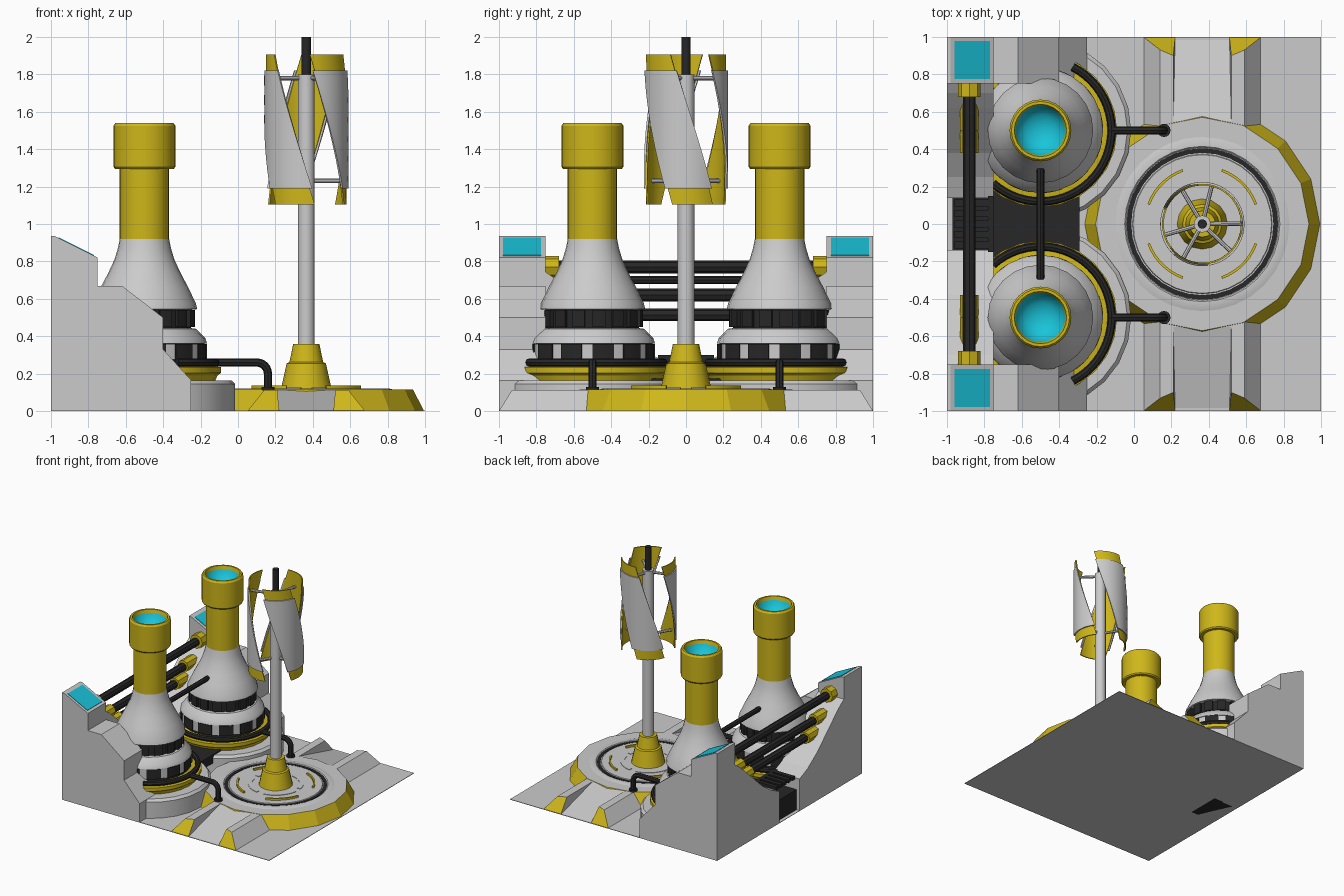
import bpy, bmesh
from math import sin, cos, pi, radians
from mathutils import Vector

if "Cube" in bpy.data.objects:
    bpy.data.objects.remove(bpy.data.objects["Cube"])

def material(name, rgb):
    m = bpy.data.materials.new(name)
    m.diffuse_color = (*rgb, 1)
    m.use_nodes = True
    m.node_tree.nodes["Principled BSDF"].inputs["Base Color"].default_value = m.diffuse_color
    return m

YELLOW = material("yellow_paint", (0.62, 0.47, 0.01))
BLACK = material("black_rubber", (0.02, 0.02, 0.02))
CYAN = material("cyan_glow", (0.01, 0.55, 0.7))

def finish(name, bm, mat=None, smooth=True):
    bmesh.ops.recalc_face_normals(bm, faces=bm.faces)
    me = bpy.data.meshes.new(name)
    bm.to_mesh(me)
    bm.free()
    ob = bpy.data.objects.new(name, me)
    bpy.context.collection.objects.link(ob)
    if mat:
        me.materials.append(mat)
    if smooth:
        bpy.ops.object.select_all(action='DESELECT')
        ob.select_set(True)
        bpy.context.view_layer.objects.active = ob
        bpy.ops.object.shade_smooth_by_angle(angle=radians(30))
    return ob

def prism(name, pts, axis, a, b, mat=None):
    """Extrude a (y,z) outline along x, or an (x,z) outline along y."""
    bm = bmesh.new()
    put = lambda p, t: (t, *p) if axis == 'x' else (p[0], t, p[1])
    A = [bm.verts.new(put(p, a)) for p in pts]
    B = [bm.verts.new(put(p, b)) for p in pts]
    bm.faces.new(A)
    bm.faces.new(B)
    for i in range(len(pts)):
        j = (i + 1) % len(pts)
        bm.faces.new((A[i], A[j], B[j], B[i]))
    return finish(name, bm, mat, False)

def box(name, x, y, z, mat=None):
    return prism(name, [(x[0], z[0]), (x[1], z[0]), (x[1], z[1]), (x[0], z[1])], 'y', *y, mat)

def lathe(name, prof, c, mat=None, segs=24, arcs=None, smooth=True):
    """Revolve (r,z) points; arcs = list of (start, end) degrees for closed partial sweeps."""
    bm = bmesh.new()
    for a0, a1 in arcs or [(0, 360)]:
        n = segs if not arcs else max(2, round(segs * (a1 - a0) / 360))
        rings = []
        for i in range(n + (1 if arcs else 0)):
            t = radians(a0 + (a1 - a0) * i / n)
            rings.append([bm.verts.new((c[0] + r * cos(t), c[1] + r * sin(t), z)) for r, z in prof])
        pairs = list(zip(rings, rings[1:])) + ([] if arcs else [(rings[-1], rings[0])])
        for P, Q in pairs:
            for k in range(len(prof) if arcs else len(prof) - 1):
                l = (k + 1) % len(prof)
                bm.faces.new((P[k], P[l], Q[l], Q[k]))
        if arcs:
            bm.faces.new(rings[0])
            bm.faces.new(rings[-1])
    bmesh.ops.remove_doubles(bm, verts=bm.verts, dist=1e-5)
    return finish(name, bm, mat, smooth)

def band(r0, r1, z0, z1):
    return [(r0, z0), (r1, z0), (r1, z1), (r0, z1)]

def tube(name, pts, r, mat=None):
    cu = bpy.data.curves.new(name, 'CURVE')
    cu.dimensions, cu.bevel_depth, cu.bevel_resolution, cu.use_fill_caps = '3D', r, 2, True
    sp = cu.splines.new('POLY')
    sp.points.add(len(pts) - 1)
    for p, co in zip(sp.points, pts):
        p.co = (*co, 1)
    ob = bpy.data.objects.new(name, cu)
    bpy.context.collection.objects.link(ob)
    if mat:
        cu.materials.append(mat)
    bpy.ops.object.select_all(action='DESELECT')
    ob.select_set(True)
    bpy.context.view_layer.objects.active = ob
    bpy.ops.object.convert(target='MESH')
    bpy.ops.object.shade_smooth_by_angle(angle=radians(40))

# Ground plate
box("ground_plate", (-1, 1), (-1, 1), (0, 0.004))

# Round turbine platform
T = (0.365, 0)
lathe("platform_bevel", [(0.63, 0), (0.57, 0.115)], T, YELLOW, 16, smooth=False)
lathe("platform_top", [(0.57, 0.115), (0, 0.115)], T, None, 16, smooth=False)
lathe("platform_deck", [(0.465, 0.115), (0.44, 0.122), (0.415, 0.122), (0.405, 0.112), (0.375, 0.112),
                        (0.37, 0.122), (0, 0.122)], T, None, 32)
lathe("deck_groove", band(0.38, 0.405, 0.11, 0.119) + [(0.38, 0.11)], T, BLACK, 32)
lathe("deck_markings", band(0.298, 0.312, 0.12, 0.138), T, YELLOW, 48,
      [(a + 20, a + 70) for a in (0, 90, 180, 270)])
lathe("hub_recess", band(0.19, 0.22, 0.12, 0.126), T, None, 32,
      [(a + 8, a + 82) for a in (0, 90, 180, 270)])

# Ramp arms at front and back: two ridges with yellow ends and a sloped channel
for s, side in ((-1, "front"), (1, "back")):
    prism(f"{side}_ramp_channel", [(s, 0), (s * 0.55, 0.112), (s * 0.4, 0.112), (s * 0.4, 0)], 'x', 0.2, 0.53)
    for m in (-1, 1):
        bm = bmesh.new()
        X = lambda d: T[0] + m * d
        co = [(X(0.315), s, 0), (X(0.145), s, 0), (X(0.155), s * 0.9, 0.113), (X(0.225), s * 0.93, 0.113)]
        A = [bm.verts.new(p) for p in co]
        B = [bm.verts.new((p[0], s * 0.4, p[2])) for p in co]
        bm.faces.new(B)
        end = bm.faces.new(A)
        end.material_index = 1
        for i in range(4):
            bm.faces.new((A[i], A[i - 1], B[i - 1], B[i]))
        ob = finish(f"{side}_ramp_ridge", bm, None, False)
        ob.data.materials.append(None)
        ob.data.materials.append(YELLOW)

# Turbine mast
lathe("mast_foot", [(0.135, 0.12), (0.105, 0.255), (0.09, 0.262), (0.07, 0.36), (0, 0.36)], T, YELLOW, 16)
lathe("mast_pole", [(0.045, 0.3), (0.045, 1.8), (0, 1.8)], T, None, 20)
lathe("mast_rod", [(0.025, 1.75), (0.025, 2.0), (0, 2.0)], T, BLACK, 16)

# Helical blades: grey outer shell over a longer yellow inner shell
def blade(name, mid, half, r0, r1, z0, z1, mat=None, rows=12, cols=8):
    bm = bmesh.new()
    def sheet(r):
        g = []
        for i in range(rows + 1):
            z = z0 + (z1 - z0) * i / rows
            c = mid - 81 * (z - 1.19)
            g.append([bm.verts.new((T[0] + r * cos(radians(c + half * (2 * j / cols - 1))),
                                    r * sin(radians(c + half * (2 * j / cols - 1))), z)) for j in range(cols + 1)])
        for i in range(rows):
            for j in range(cols):
                bm.faces.new((g[i][j], g[i][j + 1], g[i + 1][j + 1], g[i + 1][j]))
        return g[0] + [q[-1] for q in g[1:]] + g[-1][-2::-1] + [q[0] for q in g[-2:0:-1]]
    a, b = sheet(r0), sheet(r1)
    for i in range(len(a)):
        bm.faces.new((a[i - 1], a[i], b[i], b[i - 1]))
    finish(name, bm, mat)

for k in range(3):
    mid = -116 + 120 * k
    blade("blade_shell", mid, 34, 0.214, 0.225, 1.19, 1.82)
    blade("blade_lining", mid, 31, 0.206, 0.215, 1.105, 1.905, YELLOW)
    for z in (1.23, 1.78):
        a = radians(mid - 81 * (z - 1.19))
        tube("blade_spoke", [(*T, z), (T[0] + 0.21 * cos(a), 0.21 * sin(a), z)], 0.012)

# Everything on the left is mirrored front to back
for s in (-1, 1):
    C = (-0.5, s * 0.5)
    # Stepped side wall with sloped control panel
    prism("side_wall", [(-1, 0), (-0.25, 0), (-0.25, 0.165), (-0.40, 0.33), (-0.40, 0.5), (-0.62, 0.67),
                        (-0.75, 0.67), (-0.75, 0.82), (-0.98, 0.935), (-1, 0.935)], 'y', s * 0.75, s)
    prism("panel_screen", [(-0.96, 0.92), (-0.96, 0.929), (-0.77, 0.834), (-0.77, 0.825)],
          'y', s * 0.775, s * 0.978, CYAN)
    # Back bank curving down to the centre slot
    U = [(0.14, 0), (0.76, 0), (0.76, 0.75), (0.7, 0.71), (0.62, 0.64), (0.5, 0.53), (0.38, 0.42),
         (0.25, 0.33), (0.14, 0.28)]
    prism("back_bank", [(s * y, z) for y, z in U], 'x', -1, -0.75)
    # Yellow pipe sockets
    for y0, y1, z, r in ((0.68, 0.76, 0.77, 0.06), (0.5, 0.64, 0.625, 0.05), (0.38, 0.52, 0.515, 0.05)):
        tube("pipe_socket", [(-0.88, s * y0, z), (-0.88, s * y1, z)], r, YELLOW)

    # Reactor tower
    lathe("reactor_pedestal", [(0.485, 0), (0.485, 0.145), (0.465, 0.165), (0.36, 0.165), (0, 0.165)], C, None, 24)
    lathe("reactor_foot", [(0.38, 0.165), (0.39, 0.19), (0.41, 0.205), (0.41, 0.235), (0.33, 0.245), (0.3, 0.27)],
          C, YELLOW)
    lathe("reactor_lower_core", [(0.32, 0.24), (0.32, 0.365)], C, BLACK)
    lathe("reactor_lower_blocks", band(0.3, 0.335, 0.275, 0.36), C, BLACK, 48,
          [(a, a + 20) for a in range(0, 360, 30)])
    lathe("reactor_lower_windows", band(0.3, 0.328, 0.275, 0.36), C, None, 48,
          [(a + 20, a + 30) for a in range(0, 360, 30)])
    lathe("reactor_collar", [(0.3, 0.36), (0.335, 0.362), (0.325, 0.39), (0.275, 0.44), (0.24, 0.445)], C)
    lathe("reactor_upper_core", [(0.25, 0.43), (0.25, 0.55)], C, BLACK)
    lathe("reactor_upper_blocks", band(0.24, 0.27, 0.45, 0.54), C, BLACK, 48,
          [(a, a + 15) for a in range(0, 360, 24)])
    lathe("reactor_bell", [(0.24, 0.54), (0.282, 0.545), (0.275, 0.575), (0.235, 0.66), (0.195, 0.735),
                           (0.16, 0.81), (0.142, 0.87), (0.132, 0.92)], C)
    lathe("reactor_neck", [(0.132, 0.92), (0.132, 1.31)], C, YELLOW)
    lathe("reactor_cap", [(0.13, 1.295), (0.158, 1.295), (0.165, 1.305), (0.165, 1.525), (0.155, 1.54),
                          (0.14, 1.54), (0.132, 1.51)], C, YELLOW)
    lathe("reactor_bowl", [(0.133, 1.512), (0.115, 1.47), (0.08, 1.44), (0.04, 1.425), (0, 1.42)], C, CYAN)

    # Ring pipe and feed pipe
    ring = [radians(63 - 195 * i / 32) for i in range(33)]
    tube("ring_pipe", [(C[0] + 0.38 * cos(a), s * (0.5 + 0.38 * sin(a)), 0.26) for a in ring], 0.022, BLACK)
    bend = [(0.1 + 0.06 * sin(a * pi / 12), s * 0.5, 0.2 + 0.06 * cos(a * pi / 12)) for a in range(7)]
    tube("feed_pipe", [(-0.13, s * 0.5, 0.26)] + bend + [(0.16, s * 0.5, 0.1)], 0.022, BLACK)
    lathe("feed_pipe_flange", [(0.035, 0.11), (0.035, 0.13), (0, 0.13)], (0.16, s * 0.5), BLACK, 16)

# Cross pipes between the two sides
for y, z, r in ((0.7, 0.77, 0.034), (0.55, 0.62, 0.034), (0.44, 0.515, 0.034)):
    tube("cross_pipe", [(-0.88, -y, z), (-0.88, y, z)], r, BLACK)
tube("reactor_link_pipe", [(-0.5, -0.33, 0.7), (-0.5, 0.33, 0.7)], 0.021, BLACK)

# Dark centre floor and vent slats
box("centre_floor", (-0.79, -0.29), (-0.3, 0.3), (0.1, 0.175), BLACK)
box("slot_floor", (-0.97, -0.75), (-0.15, 0.15), (0.0, 0.18), BLACK)
for i in range(5):
    y = -0.112 + 0.056 * i
    box("vent_slat", (-0.96, -0.76), (y - 0.018, y + 0.018), (0.27, 0.3), BLACK)
box("vent_bar", (-0.78, -0.75), (-0.15, 0.15), (0.17, 0.3), BLACK)
